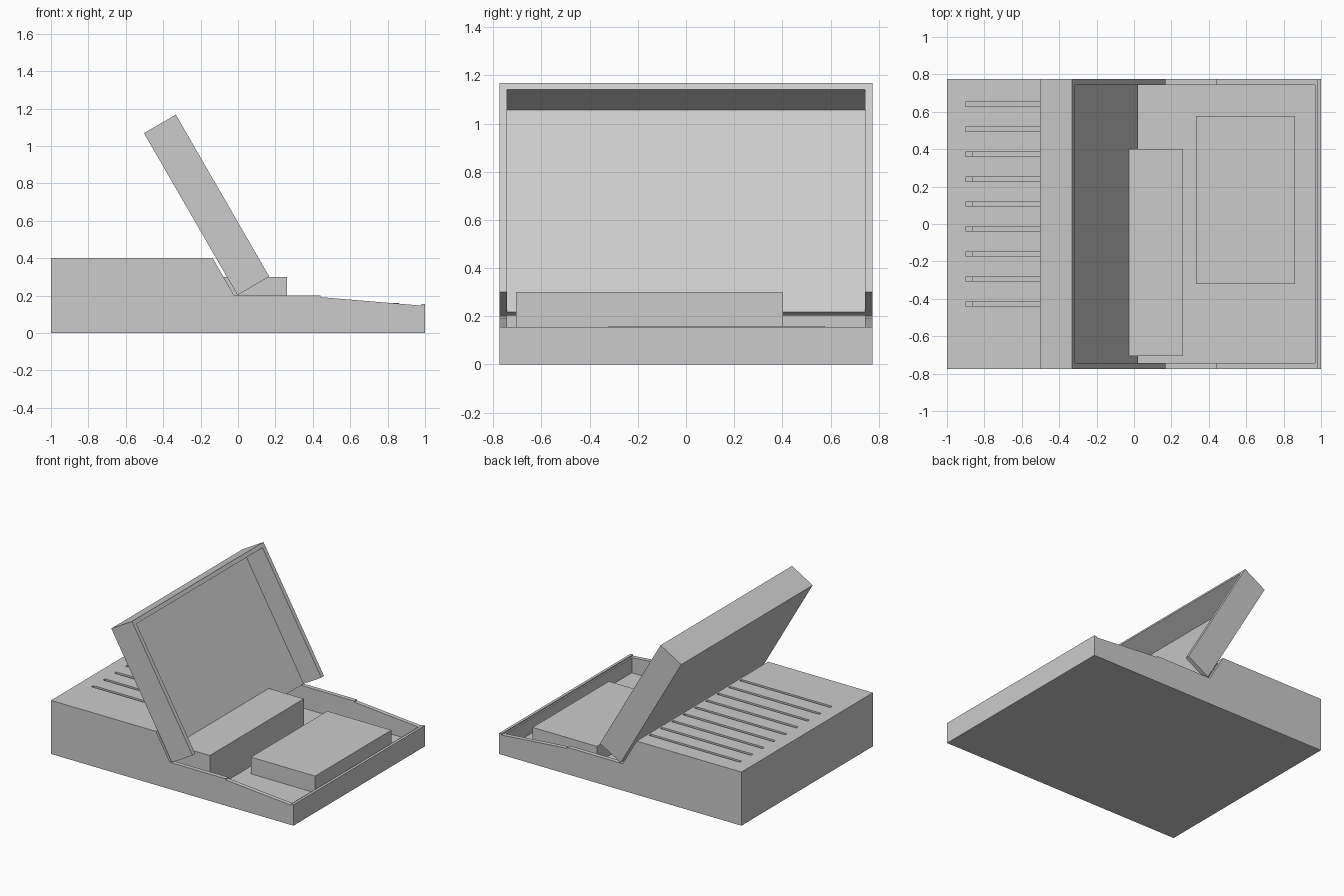
import bpy
import bmesh
from mathutils import Vector

cube = bpy.data.objects.get("Cube")
if cube:
    bpy.data.objects.remove(cube, do_unlink=True)

GREY = (0.6, 0.6, 0.6, 1)
grey = bpy.data.materials.new("plain_grey")
grey.use_nodes = True
grey.diffuse_color = GREY
grey.node_tree.nodes["Principled BSDF"].inputs["Base Color"].default_value = GREY


def prism(name, profile, y0, y1):
    """Extrude an xz profile from y0 to y1."""
    bm = bmesh.new()
    face = bm.faces.new([bm.verts.new((x, y0, z)) for x, z in profile])
    ext = bmesh.ops.extrude_face_region(bm, geom=[face])
    moved = [v for v in ext["geom"] if isinstance(v, bmesh.types.BMVert)]
    bmesh.ops.translate(bm, verts=moved, vec=(0, y1 - y0, 0))
    bmesh.ops.recalc_face_normals(bm, faces=bm.faces)
    mesh = bpy.data.meshes.new(name)
    bm.to_mesh(mesh)
    bm.free()
    mesh.materials.append(grey)
    obj = bpy.data.objects.new(name, mesh)
    bpy.context.collection.objects.link(obj)
    return obj


def box(name, x0, x1, y0, y1, z0, z1):
    return prism(name, [(x0, z0), (x1, z0), (x1, z1), (x0, z1)], y0, y1)


def cut(target, cutter):
    """Subtract the cutter, then discard it."""
    cutter.hide_render = True
    mod = target.modifiers.new("cut", 'BOOLEAN')
    mod.operation = 'DIFFERENCE'
    mod.solver = 'EXACT'
    mod.object = cutter
    bpy.context.view_layer.objects.active = target
    bpy.ops.object.modifier_apply(modifier=mod.name)
    bpy.data.objects.remove(cutter, do_unlink=True)


WIDTH, INNER, FLOOR = 0.775, 0.743, 0.035

# Hollow case: raised rear deck, open slanted mouth, low sloping tray rim
case = prism("case", [(-1, 0), (1, 0), (1, 0.156), (0.98, 0.156), (0.98, 0.147),
                      (0.44, 0.192), (0.44, 0.2), (-0.02, 0.2), (-0.135, 0.4),
                      (-1, 0.4)], -WIDTH, WIDTH)
cut(case, box("case_cavity", -0.97, 0.967, -INNER, INNER, FLOOR, 0.37))

# Cooling slots through the deck
for i in range(9):
    y = 0.64 - i * 0.1335
    cut(case, box("slot", -0.9, -0.15, y - 0.011, y + 0.011, 0.3, 0.5))

# Raised lid: hollow on its inner side and open at the hinge end
hinge = Vector((-0.003, 0.203))
along = Vector((-0.5, 0.866))
across = Vector((0.866, 0.5))


def lid_profile(a0, a1, t0, t1):
    return [hinge + along * a + across * t
            for a, t in ((a0, t0), (a1, t0), (a1, t1), (a0, t1))]


lid = prism("lid", lid_profile(0, 1, 0, 0.197), -WIDTH, WIDTH)
cut(lid, prism("lid_cavity", lid_profile(-0.1, 0.97, 0.028, 0.3), -INNER, INNER))

# Components resting on the case floor
box("large_inner_block", -0.865, 0.262, -0.706, 0.402, FLOOR, 0.3)
box("small_inner_block", 0.332, 0.862, -0.322, 0.577, FLOOR, 0.16)
